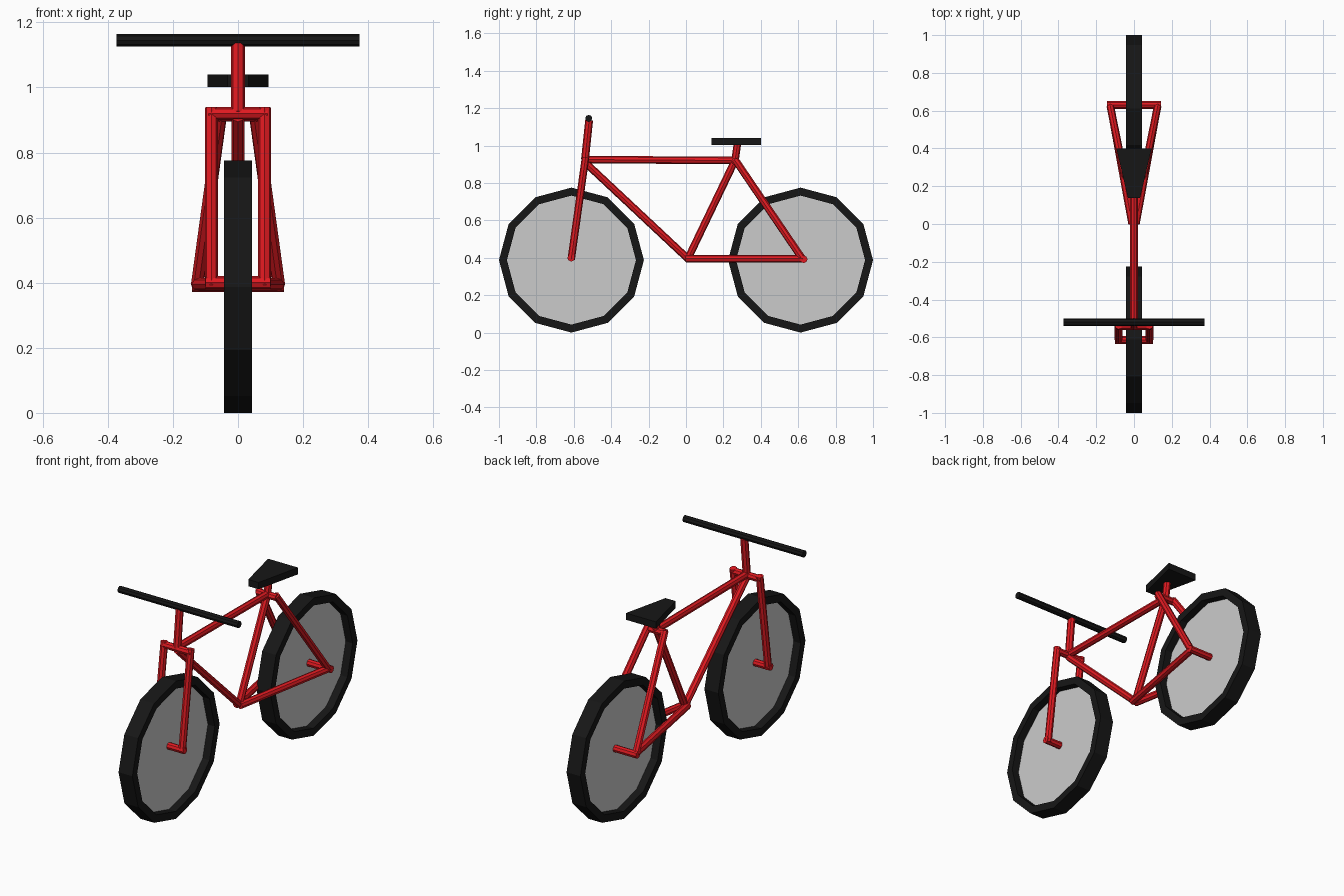
import bpy, bmesh, math
from mathutils import Vector, Matrix

if "Cube" in bpy.data.objects:
    bpy.data.objects.remove(bpy.data.objects["Cube"])


def material(name, color):
    m = bpy.data.materials.new(name)
    m.diffuse_color = color
    m.use_nodes = True
    m.node_tree.nodes["Principled BSDF"].inputs["Base Color"].default_value = m.diffuse_color
    return m


RED = material("red_paint", (0.75, 0.01, 0.015, 1))
BLACK = material("black_rubber", (0.008, 0.008, 0.008, 1))


def finish(name, bm, mat=None):
    bmesh.ops.recalc_face_normals(bm, faces=bm.faces)
    me = bpy.data.meshes.new(name)
    bm.to_mesh(me)
    bm.free()
    ob = bpy.data.objects.new(name, me)
    bpy.context.collection.objects.link(ob)
    if mat:
        me.materials.append(mat)
    return ob


def tube(name, a, b, r=0.02, mat=RED, sides=8):
    a, b = Vector(a), Vector(b)
    d = b - a
    rot = d.to_track_quat('Z', 'Y').to_matrix().to_4x4()
    bm = bmesh.new()
    bmesh.ops.create_cone(bm, cap_ends=True, segments=sides, radius1=r, radius2=r,
                          depth=d.length,
                          matrix=Matrix.Translation((a + b) / 2) @ rot)
    return finish(name, bm, mat)


def wheel(name, y):
    c = Vector((0, y, 0.3875))
    # tyre: square section spun in 12 steps
    bm = bmesh.new()
    section = [(-0.043, 0.345), (0.043, 0.345), (0.043, 0.3875), (-0.043, 0.3875)]
    vs = [bm.verts.new(c + Vector((x, 0, r))) for x, r in section]
    edges = [bm.edges.new((vs[i], vs[(i + 1) % 4])) for i in range(4)]
    bmesh.ops.spin(bm, geom=vs + edges, cent=c, axis=(1, 0, 0),
                   angle=math.tau, steps=12, use_duplicate=False)
    bmesh.ops.remove_doubles(bm, verts=bm.verts, dist=0.0005)
    finish(name + "_tyre", bm, BLACK)
    # thin grey disc in the middle plane
    bm = bmesh.new()
    bmesh.ops.create_circle(bm, cap_ends=True, segments=12, radius=0.346,
                            matrix=Matrix.Translation(c) @ Matrix.Rotation(math.pi / 2, 4, 'Y'))
    finish(name + "_disc", bm)


wheel("front_wheel", -0.6125)
wheel("rear_wheel", 0.6125)

# frame joints in the middle plane
head = (0, -0.54, 0.925)
seat_joint = (0, 0.262, 0.92)
crank = (0, 0.01, 0.395)

tube("top_tube", head, seat_joint)
tube("down_tube", (0, -0.54, 0.91), crank)
tube("seat_tube", crank, seat_joint)
tube("seat_post", seat_joint, (0, 0.275, 1.01))
tube("handlebar_stem", head, (0, -0.518, 1.135), 0.021)

# paired fork legs and rear stays
for side, s in (("left", -1), ("right", 1)):
    tube(side + "_fork_leg", (s * 0.082, -0.537, 0.938), (s * 0.082, -0.614, 0.39))
    tube(side + "_seat_stay", (s * 0.052, 0.262, 0.925), (s * 0.125, 0.622, 0.395))
    tube(side + "_chain_stay", (s * 0.01, 0.0, 0.395), (s * 0.125, 0.628, 0.395))

# cross bars and axles
for name, w, y, z in (("fork_crown", 0.09, -0.54, 0.92), ("front_axle", 0.1, -0.614, 0.4),
                      ("seat_bridge", 0.06, 0.262, 0.915), ("rear_axle", 0.142, 0.63, 0.392)):
    tube(name, (-w, y, z), (w, y, z))

tube("handlebar", (-0.373, -0.52, 1.145), (0.373, -0.52, 1.145), 0.019, BLACK)

# wedge-shaped seat
bm = bmesh.new()
outline = [(-0.032, 0.137), (0.032, 0.137), (0.093, 0.4), (-0.093, 0.4)]
face = bm.faces.new([bm.verts.new((x, y, 1.002)) for x, y in outline])
top = bmesh.ops.extrude_face_region(bm, geom=[face])["geom"]
bmesh.ops.translate(bm, vec=(0, 0, 0.038),
                    verts=[v for v in top if isinstance(v, bmesh.types.BMVert)])
finish("seat", bm, BLACK)
